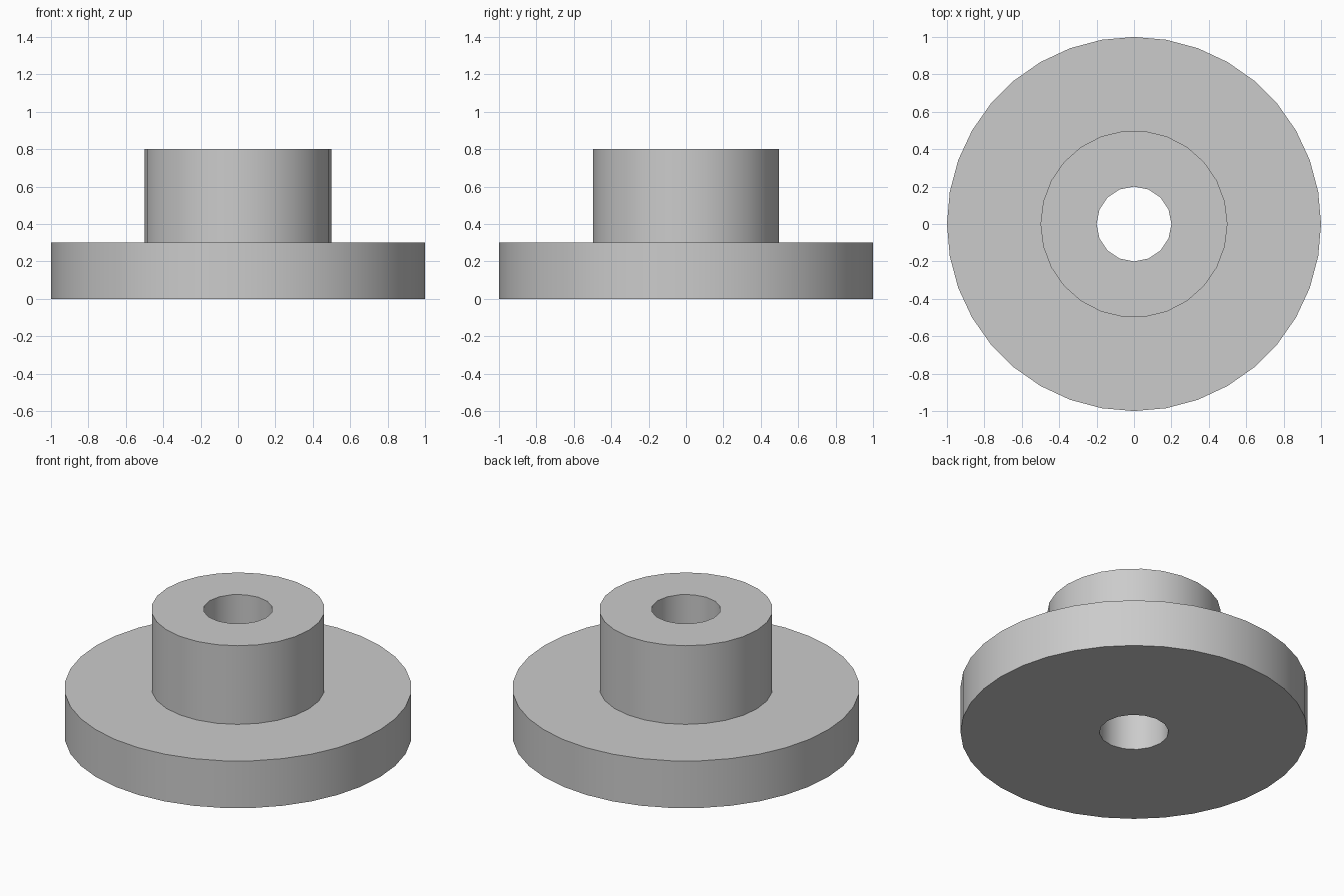
import bpy
import bmesh
from math import cos, sin, tau, radians

default_cube = bpy.data.objects.get("Cube")
if default_cube:
    bpy.data.objects.remove(default_cube, do_unlink=True)

# Single plain grey material
grey = bpy.data.materials.new("light_grey")
grey.use_nodes = True
colour = (0.6, 0.6, 0.6, 1.0)
grey.diffuse_color = colour
grey.node_tree.nodes["Principled BSDF"].inputs["Base Color"].default_value = colour


def make_ring(bm, radius, z, sides):
    """Closed circle of vertices, starting on +x."""
    return [bm.verts.new((radius * cos(tau * i / sides), radius * sin(tau * i / sides), z))
            for i in range(sides)]


def fill_annulus(bm, ring_a, ring_b, up):
    """Flat face between two circles with different side counts."""
    edges = []
    for ring in (ring_a, ring_b):
        for i, vert in enumerate(ring):
            pair = (ring[i - 1], vert)
            edges.append(bm.edges.get(pair) or bm.edges.new(pair))
    result = bmesh.ops.triangle_fill(bm, edges=edges, use_beauty=True, normal=(0, 0, up))
    for face in result["geom"]:
        if isinstance(face, bmesh.types.BMFace):
            face.normal_update()
            if face.normal.z * up < 0:
                face.normal_flip()


def turned_part(name, profile):
    """Turn a profile of (radius, height, sides) around the z axis."""
    bm = bmesh.new()
    rings = [make_ring(bm, *point) for point in profile]
    for k in range(len(rings) - 1):
        a, b = rings[k], rings[k + 1]
        if profile[k][1] == profile[k + 1][1]:
            fill_annulus(bm, a, b, 1 if profile[k][0] > profile[k + 1][0] else -1)
        else:
            for i in range(len(a)):
                bm.faces.new((a[i - 1], a[i], b[i], b[i - 1]))
    mesh = bpy.data.meshes.new(name)
    bm.to_mesh(mesh)
    bm.free()
    mesh.materials.append(grey)
    obj = bpy.data.objects.new(name, mesh)
    bpy.context.collection.objects.link(obj)
    bpy.ops.object.select_all(action="DESELECT")
    obj.select_set(True)
    bpy.context.view_layer.objects.active = obj
    bpy.ops.object.shade_smooth_by_angle(angle=radians(40))
    return obj


# Key circles: (radius, sides)
bore = (0.2, 16)
hub = (0.5, 26)
rim = (1.0, 36)
flange_top, hub_top = 0.3, 0.8


def at(circle, z):
    return (circle[0], z, circle[1])


# Wide base disc with the lower part of the bore
turned_part("flange", [at(bore, flange_top), at(bore, 0), at(rim, 0),
                       at(rim, flange_top), at(hub, flange_top)])

# Raised collar with the upper part of the bore
turned_part("hub", [at(hub, flange_top), at(hub, hub_top),
                    at(bore, hub_top), at(bore, flange_top)])
